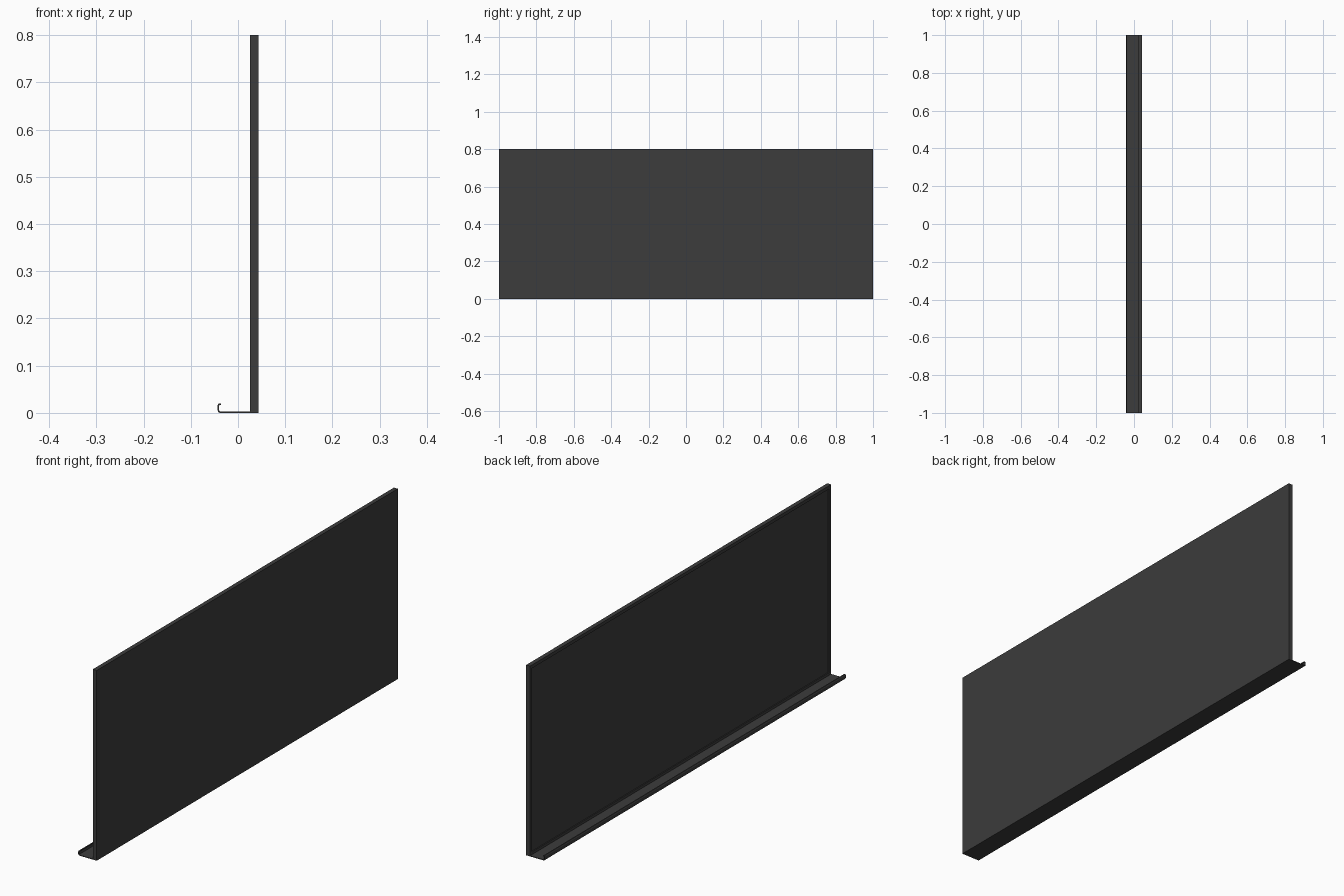
import bpy
import bmesh

if "Cube" in bpy.data.objects:
    bpy.data.objects.remove(bpy.data.objects["Cube"], do_unlink=True)

LENGTH, HEIGHT = 2.0, 0.8
BACK, FACE, TRAY_EDGE = 0.043, 0.025, -0.043
FRAME, RECESS, SHEET = 0.02, 0.004, 0.003

charcoal = bpy.data.materials.new("charcoal")
charcoal.use_nodes = True
colour = (0.045, 0.045, 0.045, 1)
charcoal.diffuse_color = colour
charcoal.node_tree.nodes["Principled BSDF"].inputs["Base Color"].default_value = colour


def add_object(name, bm):
    bmesh.ops.recalc_face_normals(bm, faces=bm.faces)
    mesh = bpy.data.meshes.new(name)
    bm.to_mesh(mesh)
    bm.free()
    mesh.materials.append(charcoal)
    obj = bpy.data.objects.new(name, mesh)
    bpy.context.collection.objects.link(obj)
    return obj


def box(name, x0, x1, y0, y1, z0, z1):
    bm = bmesh.new()
    bmesh.ops.create_cube(bm, size=1)
    for v in bm.verts:
        v.co.x = x1 if v.co.x > 0 else x0
        v.co.y = y1 if v.co.y > 0 else y0
        v.co.z = z1 if v.co.z > 0 else z0
    return add_object(name, bm)


# Board sheet set back inside a raised, mitred frame
half = LENGTH / 2
bm = bmesh.new()
bmesh.ops.create_cube(bm, size=1)
for v in bm.verts:
    v.co.x = BACK if v.co.x > 0 else FACE
    v.co.y *= LENGTH
    v.co.z = (v.co.z + 0.5) * HEIGHT
front = [f for f in bm.faces if f.normal.x < -0.9]
bmesh.ops.inset_region(bm, faces=front, thickness=FRAME)
walls = bmesh.ops.extrude_face_region(bm, geom=front)
moved = [g for g in walls["geom"] if isinstance(g, bmesh.types.BMVert)]
bmesh.ops.translate(bm, verts=moved, vec=(RECESS, 0, 0))
bmesh.ops.delete(bm, geom=[f for f in front if f.is_valid], context="FACES")
add_object("framed_board", bm)

# Ledge bent from thin sheet, with a short lip that hooks back inward
path = [(FACE, 0.0015), (-0.038, 0.0015), (-0.0408, 0.003), (-0.0415, 0.006),
        (-0.0415, 0.016), (-0.040, 0.0185), (-0.036, 0.0185)]
bm = bmesh.new()
rows = [[bm.verts.new((x, y, z)) for x, z in path] for y in (-half, half)]
for i in range(len(path) - 1):
    bm.faces.new((rows[0][i], rows[0][i + 1], rows[1][i + 1], rows[1][i]))
ledge = add_object("ledge_tray", bm)
solid = ledge.modifiers.new("sheet_thickness", "SOLIDIFY")
solid.thickness = SHEET
solid.offset = 0
solid.use_even_offset = True
